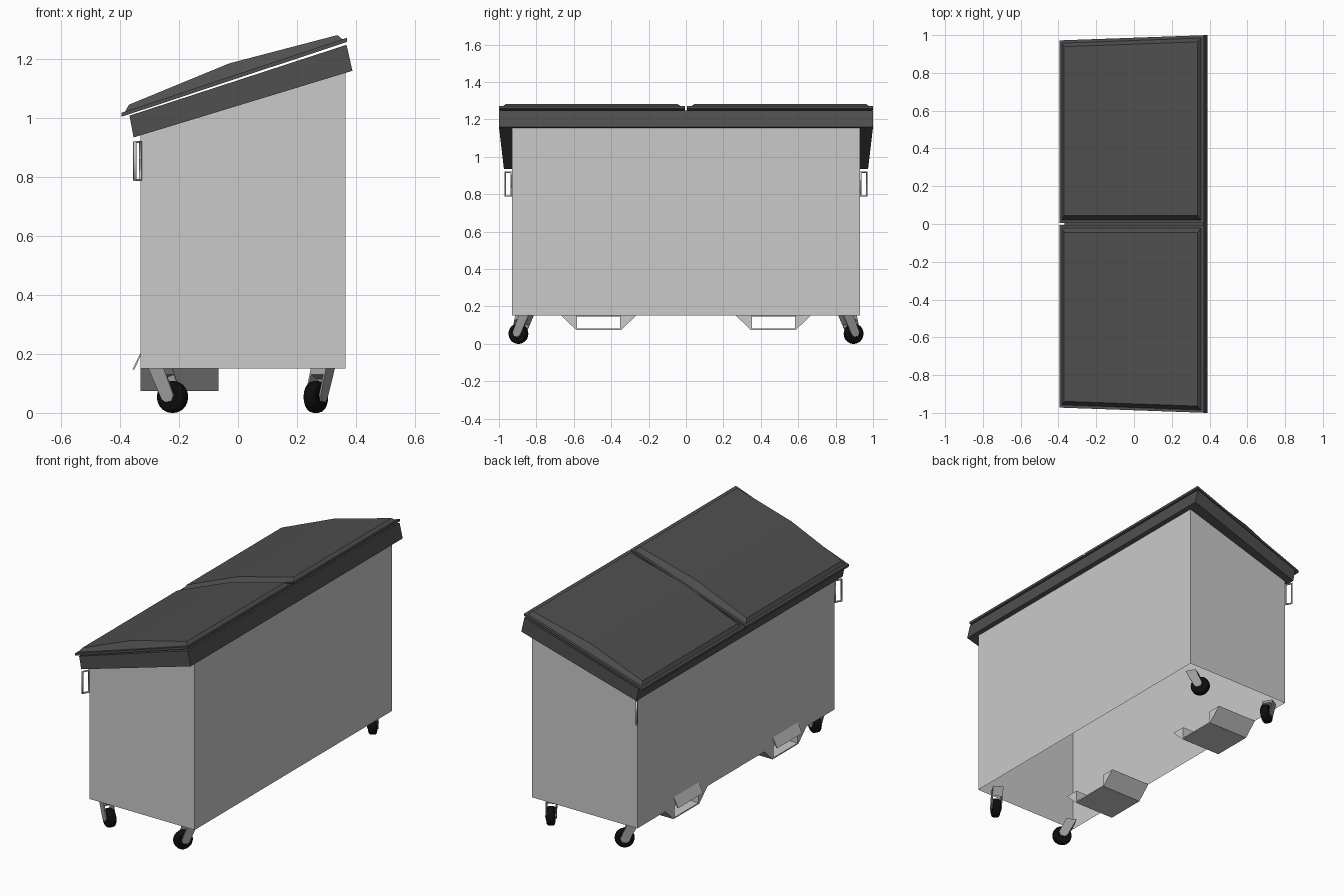
import bpy, bmesh, math
from mathutils import Matrix, Vector

if "Cube" in bpy.data.objects:
    bpy.data.objects.remove(bpy.data.objects["Cube"])


def material(name, v):
    m = bpy.data.materials.new(name)
    m.diffuse_color = (v, v, v, 1)
    m.use_nodes = True
    m.node_tree.nodes["Principled BSDF"].inputs["Base Color"].default_value = m.diffuse_color
    return m


STEEL = material("light grey steel", 0.59)
PLASTIC = material("dark grey plastic", 0.078)
BRACKET = material("mid grey metal", 0.34)
RUBBER = material("black rubber", 0.004)


def finish(name, bm, mat, matrix=None):
    bmesh.ops.recalc_face_normals(bm, faces=bm.faces)
    if matrix:
        bm.transform(matrix)
        if matrix.determinant() < 0:
            bmesh.ops.reverse_faces(bm, faces=bm.faces)
    me = bpy.data.meshes.new(name)
    bm.to_mesh(me)
    bm.free()
    me.materials.append(mat)
    ob = bpy.data.objects.new(name, me)
    bpy.context.collection.objects.link(ob)
    return ob


def loft(bm, loops, caps=True):
    """Bridge equal-length point loops, optionally closing both ends."""
    rings = [[bm.verts.new(p) for p in loop] for loop in loops]
    n = len(rings[0])
    for a, b in zip(rings, rings[1:]):
        for i in range(n):
            j = (i + 1) % n
            bm.faces.new((a[i], a[j], b[j], b[i]))
    if caps:
        bm.faces.new(rings[0])
        bm.faces.new(rings[-1])


def prism_y(bm, profile, y0, y1):
    loft(bm, [[(x, y, z) for x, z in profile] for y in (y0, y1)])


def prism_x(bm, profile, x0, x1):
    loft(bm, [[(x, y, z) for y, z in profile] for x in (x0, x1)])


def half_width(x):
    # rim and lids widen towards the high side
    return 0.972 + 0.028 * (x + 0.395) / 0.783


# Bin body: open-bottomed tube of four walls with a sloping top edge
corners = [(-0.33, -0.93, 0.95), (0.365, -0.93, 1.165),
           (0.365, 0.93, 1.165), (-0.33, 0.93, 0.95)]
bm = bmesh.new()
loft(bm, [[(x, y, 0.15) for x, y, z in corners], corners], caps=False)
finish("bin_body", bm, STEEL)

# Sloping rim around the top
rim = [(-0.354, 0.934), (0.388, 1.16), (0.368, 1.248), (-0.368, 1.008)]
bm = bmesh.new()
loft(bm, [[(x, s * half_width(x), z) for x, z in rim] for s in (-1, 1)])
finish("top_rim", bm, PLASTIC)


# Two lids: thin flange with a raised, creased panel
def flange_z(x):
    return 1.018 + 0.254 * (x + 0.395) / 0.765


for side, s in (("front", -1), ("back", 1)):
    bm = bmesh.new()
    xs = (-0.395, 0.37)
    plan = [(xs[0], 0.006), (xs[1], 0.006),
            (xs[1], half_width(xs[1])), (xs[0], half_width(xs[0]))]
    loft(bm, [[(x, s * y, flange_z(x) - d) for x, y in plan] for d in (0.014, 0)])
    base, top = [], []
    for x, xt, zt in ((-0.383, -0.37, 1.045), (-0.03, -0.03, 1.185), (0.355, 0.337, 1.281)):
        base.append((x, flange_z(x) - 0.001))
        top.append((xt, zt))
    rows = []
    for (xb, zb), (xt, zt) in zip(base, top):
        rows.append([(xb, s * 0.02, zb), (xt, s * 0.044, zt),
                     (xt, s * (half_width(xt) - 0.034), zt),
                     (xb, s * (half_width(xb) - 0.014), zb)])
    loft(bm, rows)
    finish(side + "_lid", bm, PLASTIC)

# Fork pockets below the low side, with a guide flap on the wall
for side, s in (("front", -1), ("back", 1)):
    c = s * 0.467
    bm = bmesh.new()
    prism_x(bm, [(c - 0.121, 0.075), (c + 0.121, 0.075),
                 (c + 0.115, 0.082), (c - 0.115, 0.082)], -0.33, -0.066)
    for t in (-1, 1):
        prism_x(bm, [(c + t * 0.2, 0.15), (c + t * 0.121, 0.075),
                     (c + t * 0.115, 0.082), (c + t * 0.115, 0.15)], -0.33, -0.066)
    prism_y(bm, [(-0.33, 0.205), (-0.358, 0.147), (-0.352, 0.147), (-0.33, 0.192)],
            c - 0.118, c + 0.118)
    finish(side + "_fork_pocket", bm, STEEL)

# Corner handles: bent bars standing out diagonally
for side, s in (("front", -1), ("back", 1)):
    cu = bpy.data.curves.new(side + "_handle", 'CURVE')
    cu.dimensions = '3D'
    cu.bevel_depth = 0.006
    cu.bevel_resolution = 1
    sp = cu.splines.new('POLY')
    pts = [(-0.331, 0.934, 0.79), (-0.350, 0.967, 0.79),
           (-0.350, 0.967, 0.918), (-0.331, 0.934, 0.918)]
    sp.points.add(3)
    for p, (x, y, z) in zip(sp.points, pts):
        p.co = (x, s * y, z, 1)
    sp.use_cyclic_u = True
    cu.materials.append(STEEL)
    ob = bpy.data.objects.new(side + "_handle", cu)
    bpy.context.collection.objects.link(ob)

# Swivelled casters: wheel trails along local +x, mirrored front to back
for end, x, angle in (("low", -0.222, -30), ("high", 0.264, -120)):
    for side, s in (("front", 1), ("back", -1)):
        place = (Matrix.Diagonal((1, s, 1, 1)) @ Matrix.Translation((x, -0.896, 0))
                 @ Matrix.Rotation(math.radians(angle), 4, 'Z'))
        # wheel
        bm = bmesh.new()
        bmesh.ops.create_cone(bm, cap_ends=True, segments=20, radius1=0.054, radius2=0.054,
                              depth=0.046,
                              matrix=Matrix.Translation((0, 0, 0.054))
                              @ Matrix.Rotation(math.pi / 2, 4, 'X'))
        rim_edges = [e for e in bm.edges
                     if abs(e.verts[0].co.y - e.verts[1].co.y) < 1e-4]
        bmesh.ops.bevel(bm, geom=rim_edges, offset=0.014, segments=3,
                        profile=0.5, affect='EDGES')
        finish(f"{end}_{side}_wheel", bm, RUBBER, place)
        # fork: two leaning plates joined by a web above the wheel
        bm = bmesh.new()
        plate = [(-0.078, 0.152), (-0.018, 0.152), (0.02, 0.06),
                 (0.012, 0.04), (-0.012, 0.036), (-0.026, 0.046)]
        for t in (-1, 1):
            prism_y(bm, plate, t * 0.024, t * 0.030)
        prism_y(bm, [(-0.078, 0.152), (-0.018, 0.152), (-0.009, 0.13),
                     (-0.05, 0.115), (-0.055, 0.1)], -0.024, 0.024)
        finish(f"{end}_{side}_fork", bm, BRACKET, place)
